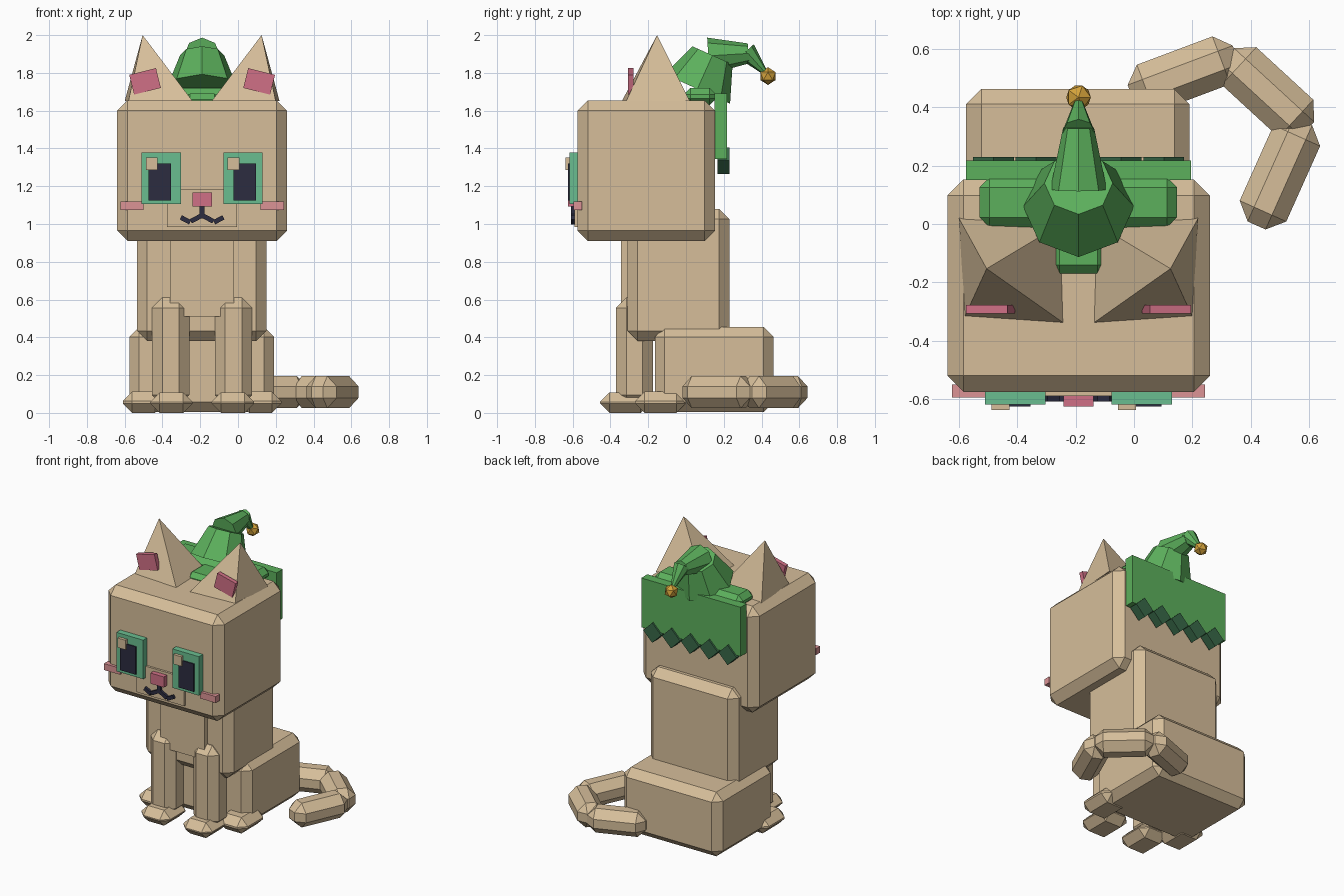
import bpy, bmesh, math
from mathutils import Matrix, Vector

if "Cube" in bpy.data.objects:
    bpy.data.objects.remove(bpy.data.objects["Cube"])

CX = -0.19  # symmetry plane of the cat


def material(name, r, g, b):
    lin = [(c / 255 / 12.92 if c <= 10 else ((c / 255 + 0.055) / 1.055) ** 2.4) for c in (r, g, b)]
    m = bpy.data.materials.new(name)
    m.diffuse_color = (*lin, 1)
    m.use_nodes = True
    m.node_tree.nodes["Principled BSDF"].inputs["Base Color"].default_value = m.diffuse_color
    return m


BEIGE = material("beige_fur", 214, 190, 154)
GREEN = material("hat_green", 92, 176, 92)
DARK_GREEN = material("dark_green_trim", 56, 104, 72)
MINT = material("mint_eye", 106, 190, 144)
DARK = material("dark_navy", 44, 44, 64)
ROSE = material("rose_pink", 208, 112, 134)
BLUSH = material("blush_pink", 220, 148, 150)
GOLD = material("bell_gold", 212, 162, 58)


def finish(name, bm, mat):
    bmesh.ops.recalc_face_normals(bm, faces=bm.faces)
    me = bpy.data.meshes.new(name)
    bm.to_mesh(me)
    bm.free()
    me.materials.append(mat)
    ob = bpy.data.objects.new(name, me)
    bpy.context.collection.objects.link(ob)
    return ob


def block(name, mat, centre, size, bevel=0, axis='Y', angle=0):
    """Chamfered box, optionally turned about one axis (degrees)."""
    bm = bmesh.new()
    bmesh.ops.create_cube(bm, size=1)
    bmesh.ops.scale(bm, vec=size, verts=bm.verts)
    if bevel:
        bmesh.ops.bevel(bm, geom=list(bm.edges), offset=bevel, segments=1,
                        affect='EDGES', profile=0.5)
    bm.transform(Matrix.Translation(centre) @ Matrix.Rotation(math.radians(angle), 4, axis))
    return finish(name, bm, mat)


def box(name, mat, x, y, z, bevel=0):
    """Box given by its extents."""
    c = [(a + b) / 2 for a, b in (x, y, z)]
    s = [b - a for a, b in (x, y, z)]
    return block(name, mat, c, s, bevel)


def pair(name, mat, dx, y, z, bevel=0):
    """Two boxes mirrored about the cat's middle; dx = distances from it."""
    for side, s in (("left", -1), ("right", 1)):
        box(f"{name}_{side}", mat, sorted((CX + s * dx[0], CX + s * dx[1])), y, z, bevel)


def frustum(name, mat, a, b, r1, r2):
    """Eight-sided tapered piece between two (y, z) points."""
    a, b = Vector((CX, *a)), Vector((CX, *b))
    d = b - a
    bm = bmesh.new()
    bmesh.ops.create_cone(bm, cap_ends=True, segments=8, radius1=r1, radius2=r2, depth=d.length)
    bm.transform(Matrix.Translation((a + b) / 2) @ Matrix.Rotation(-math.atan2(d.y, d.z), 4, 'X'))
    return finish(name, bm, mat)


# Body
box("head", BEIGE, (-0.64, 0.26), (-0.575, 0.153), (0.91, 1.655), 0.055)
box("torso", BEIGE, (-0.535, 0.15), (-0.31, 0.23), (0.38, 1.08), 0.054)
box("chest", BEIGE, (-0.36, -0.02), (-0.345, -0.28), (0.51, 0.95))
box("haunches", BEIGE, (-0.575, 0.19), (-0.165, 0.463), (0.005, 0.455), 0.052)

# Legs and paws
pair("front_leg", BEIGE, (0.068, 0.265), (-0.37, -0.175), (0.04, 0.61), 0.054)
pair("front_paw", BEIGE, (0.05, 0.275), (-0.455, -0.19), (0.0, 0.108), 0.05)
pair("hind_paw", BEIGE, (0.20, 0.42), (-0.27, 0.0), (0.0, 0.112), 0.05)

# Tail: three chamfered segments lying on the ground
tail = [((-0.01, 0.445), (0.35, 0.58)),
        ((0.32, 0.578), (0.595, 0.325)),
        ((0.58, 0.352), (0.42, -0.005))]
for i, (a, b) in enumerate(tail):
    a, b = Vector(a), Vector(b)
    d, m = b - a, (a + b) / 2
    block(f"tail_segment_{i + 1}", BEIGE, (m.x, m.y, 0.11), (d.length, 0.175, 0.17), 0.054,
          'Z', math.degrees(math.atan2(d.y, d.x)))

# Ears: leaning four-sided pyramids with pink pads
for side, s in (("left", -1), ("right", 1)):
    bm = bmesh.new()
    corners = [(0.41, 0.02), (0.39, -0.317), (0.05, -0.34), (0.06, 0.0)]
    base = [bm.verts.new((CX + s * x, y, 1.65)) for x, y in corners]
    tip = bm.verts.new((CX + s * 0.315, -0.153, 2.0))
    bm.faces.new(base)
    for i in range(4):
        bm.faces.new((base[i], base[(i + 1) % 4], tip))
    finish(f"ear_{side}", bm, BEIGE)
    block(f"inner_ear_{side}", ROSE, (CX + s * 0.302, -0.292, 1.755), (0.146, 0.03, 0.108),
          0, 'Y', s * 14)

# Eyes
pair("eye", MINT, (0.113, 0.32), (-0.618, -0.565), (1.105, 1.378))
pair("pupil", DARK, (0.165, 0.285), (-0.626, -0.617), (1.125, 1.32))
for side, x in (("left", -0.488), ("right", -0.055)):
    box(f"eye_highlight_{side}", BEIGE, (x, x + 0.062), (-0.638, -0.617), (1.285, 1.352))

# Muzzle, nose, cheeks and mouth
box("muzzle", BEIGE, (-0.375, -0.005), (-0.59, -0.56), (0.985, 1.185))
box("nose", ROSE, (CX - 0.052, CX + 0.052), (-0.625, -0.585), (1.093, 1.167))
pair("cheek", BLUSH, (0.31, 0.433), (-0.595, -0.55), (1.075, 1.12))
box("mouth_stem", DARK, (CX - 0.013, CX + 0.013), (-0.608, -0.585), (1.03, 1.095))
for side, s in (("left", -1), ("right", 1)):
    block(f"mouth_inner_{side}", DARK, (CX + s * 0.03, -0.597, 1.03), (0.066, 0.022, 0.025),
          0, 'Y', s * 28)
    block(f"mouth_outer_{side}", DARK, (CX + s * 0.088, -0.597, 1.022), (0.056, 0.022, 0.025),
          0, 'Y', -s * 28)

# Hat: band on the head, rear flap with zigzag trim, bent cone and bell
box("hat_band", GREEN, (-0.53, 0.148), (-0.012, 0.16), (1.63, 1.72), 0.035)
box("hat_front_tab", GREEN, (-0.285, -0.095), (-0.17, 0.05), (1.62, 1.69), 0.03)
box("hat_flap", GREEN, (-0.575, 0.195), (0.15, 0.217), (1.345, 1.69))
for i in range(5):
    block(f"flap_trim_{i + 1}", DARK_GREEN, (CX + (i - 2) * 0.146, 0.198, 1.335),
          (0.099, 0.062, 0.099), 0, 'Y', 45)
frustum("hat_cone_lower", GREEN, (0.06, 1.715), (0.14, 1.893), 0.19, 0.117)
frustum("hat_cone_middle", GREEN, (0.118, 1.89), (0.33, 1.903), 0.097, 0.053)
frustum("hat_cone_tip", GREEN, (0.318, 1.915), (0.425, 1.795), 0.055, 0.012)

bm = bmesh.new()
bmesh.ops.create_icosphere(bm, subdivisions=1, radius=0.047,
                           matrix=Matrix.Translation((CX, 0.434, 1.783)))
finish("hat_bell", bm, GOLD)
